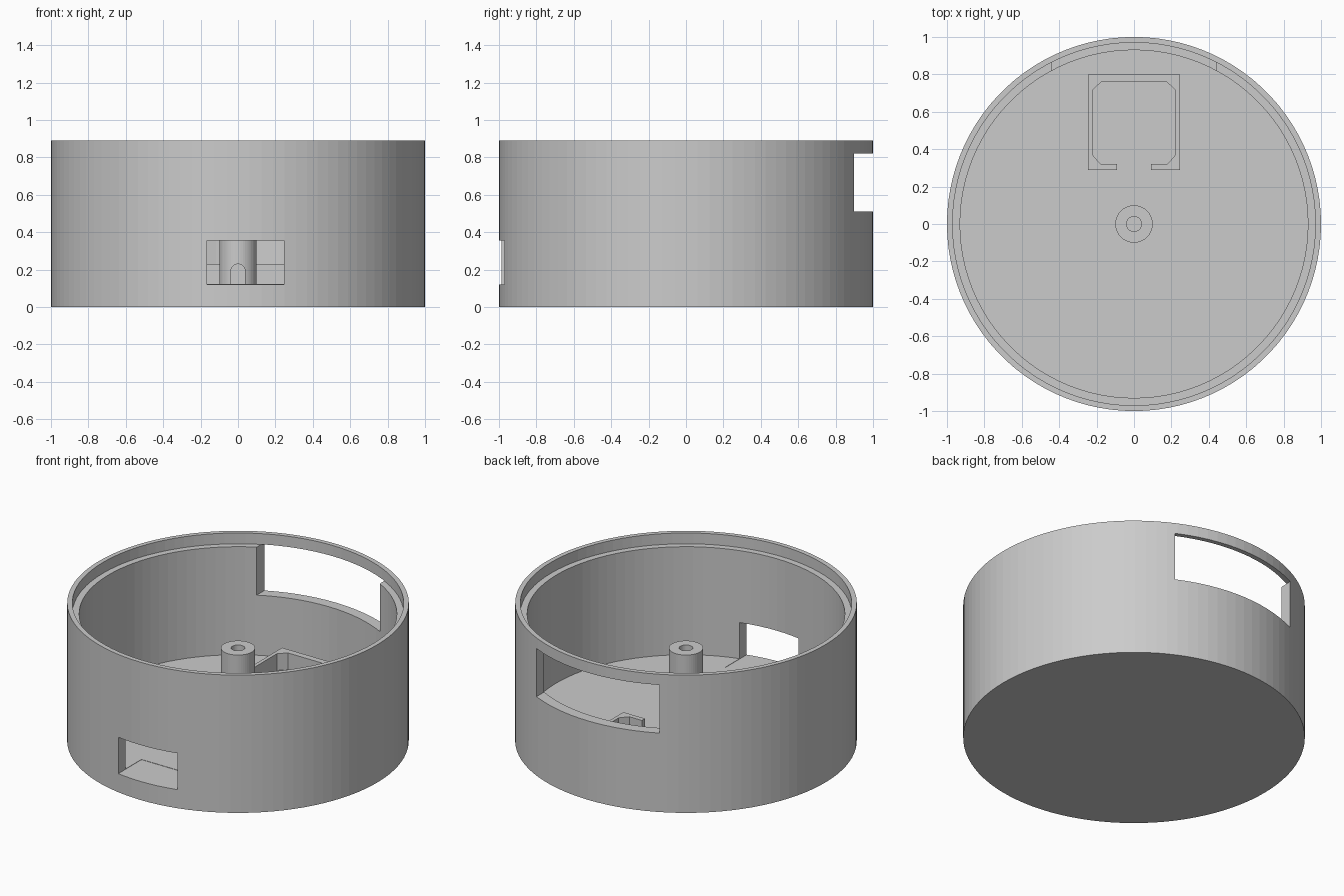
import bpy
import bmesh
import math
from mathutils import Matrix, Vector

cube = bpy.data.objects.get("Cube")
if cube:
    bpy.data.objects.remove(cube, do_unlink=True)

HEIGHT, LEDGE, FLOOR = 0.89, 0.82, 0.122
SIDES = 100

grey = bpy.data.materials.new("plain_grey")
grey.use_nodes = True
colour = (0.6, 0.6, 0.6, 1)
grey.diffuse_color = colour
grey.node_tree.nodes["Principled BSDF"].inputs["Base Color"].default_value = colour


def finish(name, bm):
    bmesh.ops.remove_doubles(bm, verts=bm.verts, dist=1e-5)
    bmesh.ops.recalc_face_normals(bm, faces=bm.faces)
    mesh = bpy.data.meshes.new(name)
    bm.to_mesh(mesh)
    bm.free()
    mesh.materials.append(grey)
    obj = bpy.data.objects.new(name, mesh)
    bpy.context.collection.objects.link(obj)
    return obj


def lathe(name, profile, sides, closed=False):
    """Revolve an (r, z) profile around the z axis."""
    bm = bmesh.new()
    verts = [bm.verts.new((r, 0, z)) for r, z in profile]
    edges = [bm.edges.new(pair) for pair in zip(verts, verts[1:])]
    if closed:
        edges.append(bm.edges.new((verts[-1], verts[0])))
    bmesh.ops.spin(bm, geom=verts + edges, cent=(0, 0, 0), axis=(0, 0, 1),
                   angle=math.tau, steps=sides)
    return finish(name, bm)


def prism(name, points, direction):
    """Extrude a flat outline along a direction."""
    bm = bmesh.new()
    face = bm.faces.new([bm.verts.new(p) for p in points])
    extruded = bmesh.ops.extrude_face_region(bm, geom=[face], use_keep_orig=True)
    moved = [v for v in extruded["geom"] if isinstance(v, bmesh.types.BMVert)]
    bmesh.ops.translate(bm, verts=moved, vec=Vector(direction))
    return finish(name, bm)


def block(name, x0, x1, y0, y1, z0, z1):
    corners = [(x0, y0, z0), (x1, y0, z0), (x1, y1, z0), (x0, y1, z0)]
    return prism(name, corners, (0, 0, z1 - z0))


def cut(obj, cutter):
    """Subtract a cutter, then discard it."""
    cutter.hide_render = True
    mod = obj.modifiers.new("opening", 'BOOLEAN')
    mod.operation = 'DIFFERENCE'
    mod.solver = 'EXACT'
    mod.object = cutter
    bpy.context.view_layer.objects.active = obj
    bpy.ops.object.modifier_apply(modifier=mod.name)
    bpy.data.objects.remove(cutter, do_unlink=True)


# Round tub with a stepped rim, a wide back window and a small front window
tub = lathe("round_tub", [(0, 0), (1, 0), (1, HEIGHT), (0.97, HEIGHT), (0.97, LEDGE),
                          (0.93, LEDGE), (0.93, FLOOR), (0, FLOOR)], SIDES)
cut(tub, block("back_window_cutter", -0.44, 0.44, 0.6, 1.2, 0.51, LEDGE + 0.001))
cut(tub, block("front_window_cutter", -0.165, 0.245, -1.2, -0.75, 0.12, 0.355))

# Hollow centre post with an arched passage at its foot
post = lathe("centre_post", [(0.04, FLOOR - 0.01), (0.1, FLOOR - 0.01),
                             (0.1, 0.6), (0.04, 0.6)], 48, closed=True)
arch = [(-0.038, -0.3, 0.05), (0.038, -0.3, 0.05)]
for i in range(13):
    a = math.pi * i / 12
    arch.append((0.038 * math.cos(a), -0.3, 0.192 + 0.038 * math.sin(a)))
cut(post, prism("arch_cutter", arch, (0, 0.6, 0)))

# Square holder on the floor: chamfered inside, open towards the post
half = [(0.09, 0.29), (0.245, 0.29), (0.245, 0.8)]
inner = [(0.175, 0.76), (0.222, 0.715), (0.222, 0.37), (0.18, 0.322), (0.09, 0.322)]
outline = half + [(-x, y) for x, y in reversed(half)]
outline += [(-x, y) for x, y in reversed(inner)] + inner
prism("square_holder", [(x, y, FLOOR - 0.01) for x, y in outline],
      (0, 0, 0.23 - FLOOR + 0.01))
